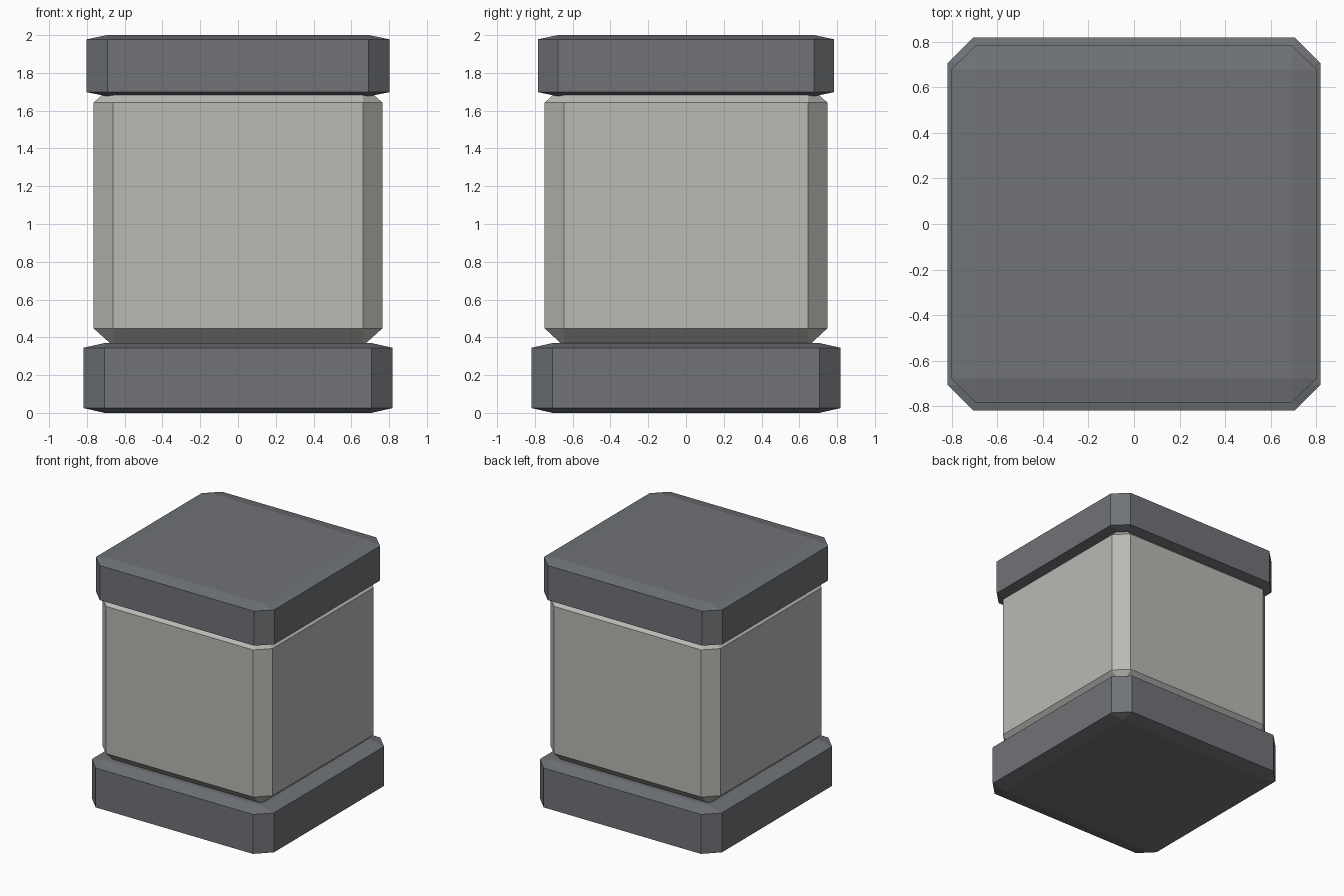
import bpy
import bmesh

cube = bpy.data.objects.get("Cube")
if cube:
    bpy.data.objects.remove(cube, do_unlink=True)


def material(name, rgb):
    mat = bpy.data.materials.new(name)
    mat.use_nodes = True
    color = (*rgb, 1.0)
    mat.diffuse_color = color
    mat.node_tree.nodes["Principled BSDF"].inputs["Base Color"].default_value = color
    return mat


def chamfered_block(name, half_x, half_y, bottom, top, mat):
    """Unit cube with every edge chamfered, then stretched to size."""
    bm = bmesh.new()
    bmesh.ops.create_cube(bm, size=1.0)
    bmesh.ops.bevel(bm, geom=bm.edges[:], offset=0.068, segments=1,
                    affect='EDGES', clamp_overlap=True)
    bmesh.ops.scale(bm, vec=(2 * half_x, 2 * half_y, top - bottom), verts=bm.verts)
    bmesh.ops.translate(bm, vec=(0, 0, (top + bottom) / 2), verts=bm.verts)
    bmesh.ops.recalc_face_normals(bm, faces=bm.faces)
    mesh = bpy.data.meshes.new(name)
    bm.to_mesh(mesh)
    bm.free()
    mesh.materials.append(mat)
    obj = bpy.data.objects.new(name, mesh)
    bpy.context.collection.objects.link(obj)
    return obj


dark_stone = material("dark grey stone", (0.16, 0.17, 0.185))
pale_stone = material("pale grey stone", (0.5, 0.485, 0.455))

# Wide base, pale middle block and slightly narrower cap
chamfered_block("base", 0.817, 0.817, 0.0, 0.37, dark_stone)
chamfered_block("body", 0.765, 0.749, 0.354, 1.736, pale_stone)
chamfered_block("cap", 0.801, 0.784, 1.676, 2.0, dark_stone)
